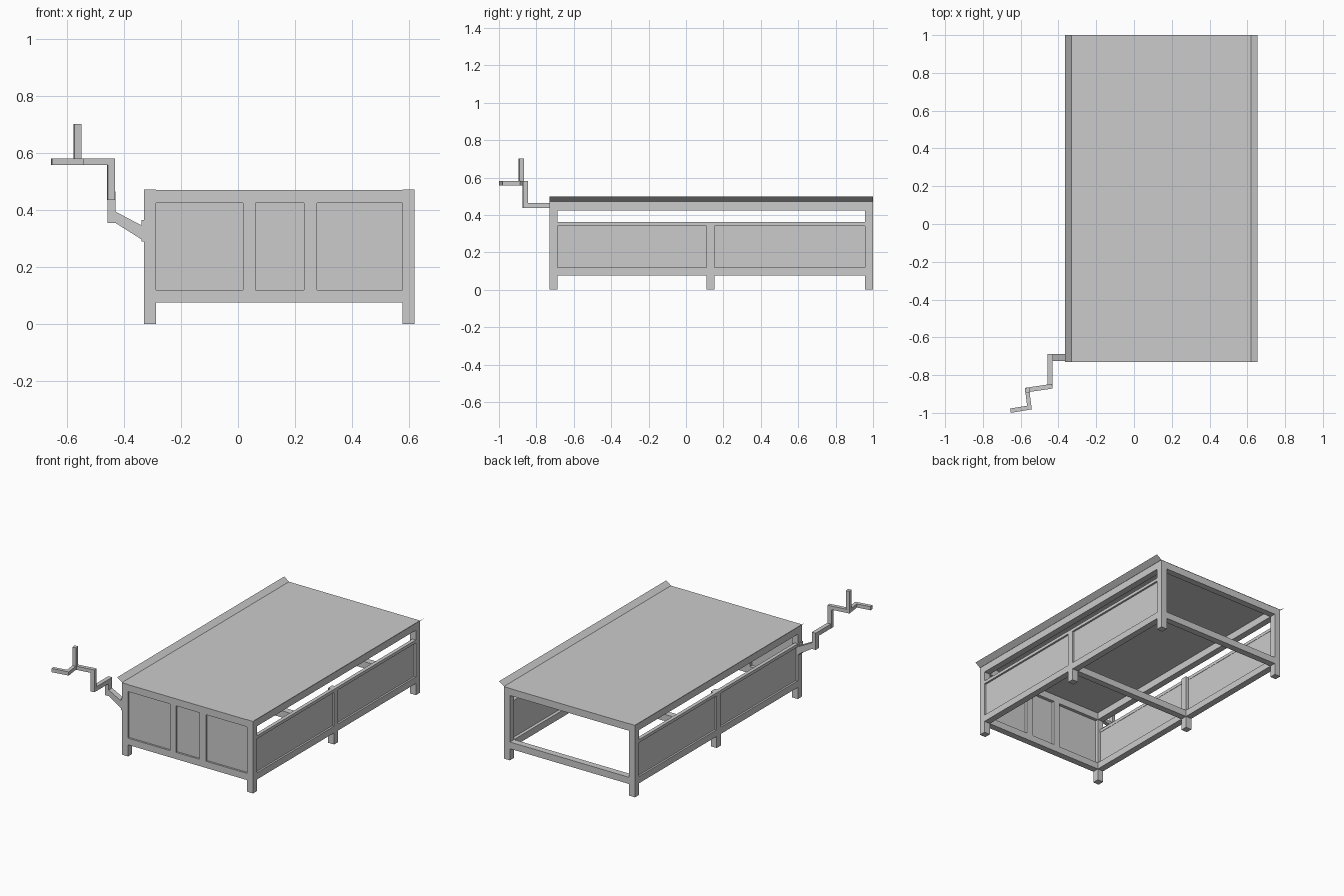
import bpy, bmesh
from mathutils import Vector

if "Cube" in bpy.data.objects:
    bpy.data.objects.remove(bpy.data.objects["Cube"])

X0, X1, Y0, Y1 = -0.33, 0.62, -0.73, 1.0   # body footprint
W = 0.043                                  # timber width
ROOF = 0.473
MID = (0.11, 0.153)                        # middle post, y range


def make(name, bm):
    mesh = bpy.data.meshes.new(name)
    bm.to_mesh(mesh)
    bm.free()
    ob = bpy.data.objects.new(name, mesh)
    bpy.context.collection.objects.link(ob)
    return ob


def box(name, x, y, z):
    bm = bmesh.new()
    bmesh.ops.create_cube(bm, size=1)
    for v in bm.verts:
        v.co = Vector([(r[0] + r[1]) / 2 + c * (r[1] - r[0])
                       for c, r in zip(v.co, (x, y, z))])
    return make(name, bm)


def prism(name, pts, offset):
    """Extrude a closed 3D outline by an offset."""
    bm = bmesh.new()
    face = bm.faces.new([bm.verts.new(p) for p in pts])
    ext = bmesh.ops.extrude_face_region(bm, geom=[face])
    bmesh.ops.translate(bm, vec=offset,
                        verts=[g for g in ext["geom"] if isinstance(g, bmesh.types.BMVert)])
    bmesh.ops.recalc_face_normals(bm, faces=bm.faces)
    return make(name, bm)


# Long sides: legs, rails, recessed panels
for side, a, b, pa in (("left", X0, X0 + W, X0 + 0.012), ("right", X1 - W, X1, X1 - 0.022)):
    x = (a, b)
    box(side + "_front_leg", x, (Y0, Y0 + W), (0, 0.472))
    box(side + "_back_leg", x, (Y1 - W, Y1), (0, 0.472))
    box(side + "_middle_leg", x, MID, (0, 0.36))
    inner = (Y0 + W, Y1 - W)
    box(side + "_top_rail", x, inner, (0.425, 0.472))
    box(side + "_bottom_rail", x, inner, (0.076, 0.12))
    rim = (a, a + 0.024) if side == "left" else (b - 0.024, b)
    box(side + "_panel_cap", rim, inner, (0.342, 0.362))
    for i, y in enumerate(((Y0 + W, MID[0]), (MID[1], Y1 - W))):
        box(f"{side}_panel_{i}", (pa, pa + 0.01), y, (0.12, 0.342))

# Cross rails at the front, middle and open back
across = (X0 + W, X1 - W)
for end, y in (("front", (Y0, Y0 + W)), ("back", (Y1 - W, Y1))):
    box(end + "_top_rail", across, y, (0.425, 0.471))
    box(end + "_bottom_rail", across, y, (0.076, 0.12))
box("middle_cross_rail", across, MID, (0.076, 0.12))

# Front wall: two studs and a recessed panel in each bay
studs = ((0.018, 0.062), (0.232, 0.278))
for i, x in enumerate(studs):
    box(f"front_stud_{i}", x, (Y0, Y0 + W), (0.12, 0.425))
for i, x in enumerate(((across[0], 0.018), (0.062, 0.232), (0.278, across[1]))):
    box(f"front_panel_{i}", x, (Y0 + 0.012, Y0 + 0.022), (0.12, 0.425))

# Thin roof sheet with upturned lips
bm = bmesh.new()
profile = ((-0.365, 0.498), (X0, ROOF), (X1, ROOF), (0.655, 0.498))
rows = [[bm.verts.new((x, y, z)) for x, z in profile] for y in (Y0, Y1)]
for i in range(3):
    bm.faces.new((rows[0][i], rows[0][i + 1], rows[1][i + 1], rows[1][i]))
make("roof_sheet", bm)

# Crooked arm: wall plate, sloping elbow, forward bar and riser
box("arm_wall_plate", (-0.338, X0), (Y0, -0.69), (0.29, 0.366))
elbow = ((-0.33, 0.292), (-0.43, 0.355), (-0.458, 0.355), (-0.458, 0.465),
         (-0.43, 0.465), (-0.43, 0.395), (-0.33, 0.342))
prism("arm_elbow", [(x, -0.725, z) for x, z in elbow], (0, 0.036, 0))
box("arm_forward_bar", (-0.458, -0.431), (-0.86, -0.725), (0.436, 0.465))
riser = ((-0.431, -0.871), (-0.434, -0.846), (-0.46, -0.85), (-0.457, -0.875))
prism("arm_riser", [(x, y, 0.436) for x, y in riser], (0, 0, 0.144))

# Flat zigzag end of the arm, drawn in plan
zigzag = ((-0.434, -0.846), (-0.431, -0.871), (-0.553, -0.889), (-0.541, -0.981),
          (-0.652, -1.0), (-0.656, -0.977), (-0.566, -0.962), (-0.578, -0.868))
prism("arm_zigzag", [(x, y, 0.558) for x, y in zigzag], (0, 0, 0.024))

# Upright peg at the bend
peg = ((-0.578, -0.869), (-0.574, -0.895), (-0.55, -0.891), (-0.554, -0.865))
prism("arm_peg", [(x, y, 0.56) for x, y in peg], (0, 0, 0.143))
